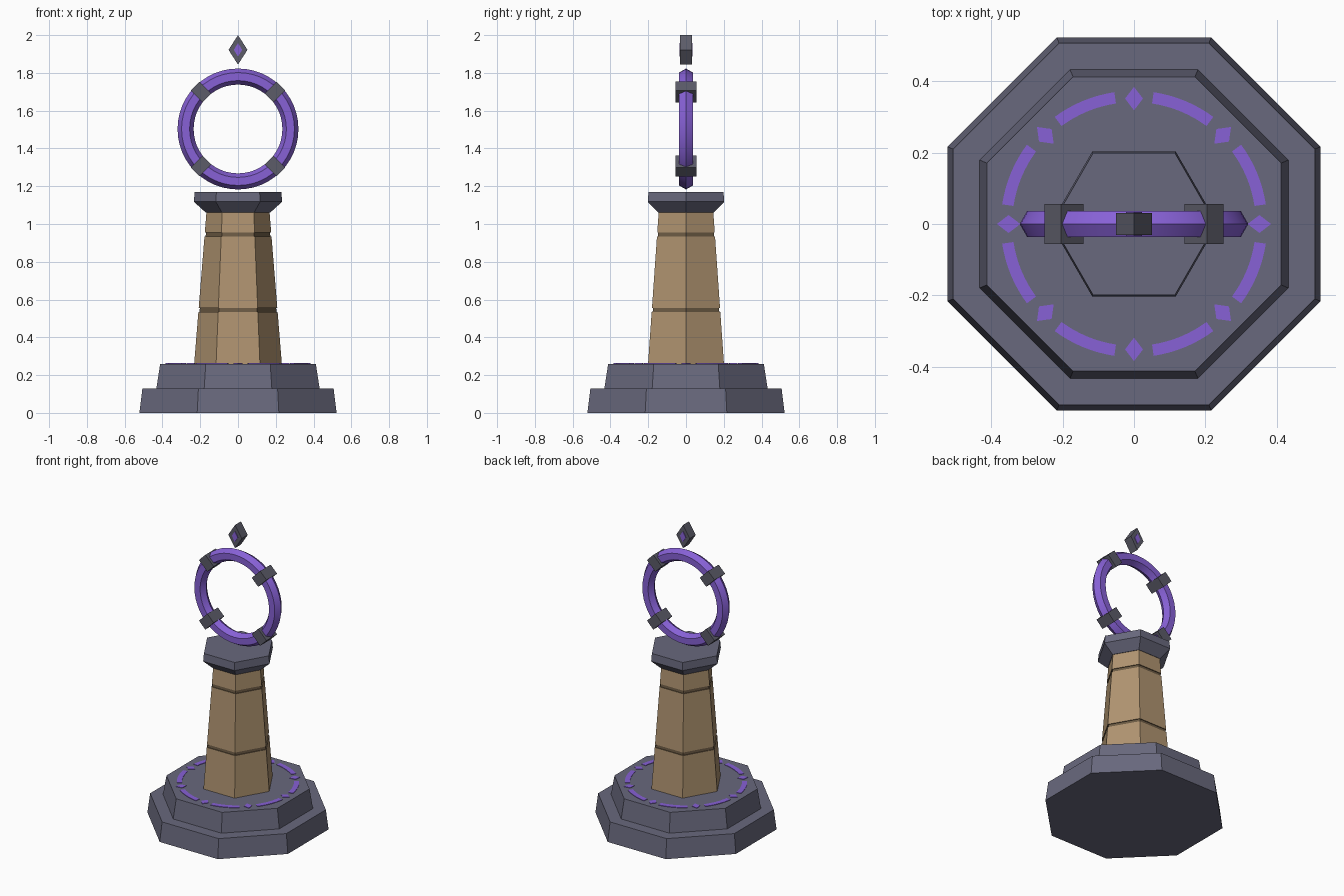
import bpy, bmesh, math
from mathutils import Matrix, Vector

cube = bpy.data.objects.get("Cube")
if cube:
    bpy.data.objects.remove(cube, do_unlink=True)


def make_material(name, srgb):
    color = [((c + 0.055) / 1.055) ** 2.4 for c in srgb] + [1.0]
    mat = bpy.data.materials.new(name)
    mat.use_nodes = True
    mat.diffuse_color = color
    mat.node_tree.nodes["Principled BSDF"].inputs["Base Color"].default_value = color
    return mat


stone = make_material("slate stone", (0.41, 0.41, 0.49))
sandstone = make_material("sandstone", (0.69, 0.58, 0.44))
groove = make_material("dark groove", (0.43, 0.36, 0.27))
purple = make_material("glowing purple", (0.53, 0.38, 0.84))
metal = make_material("dark metal", (0.36, 0.36, 0.41))


def finish(name, bm, mats):
    bmesh.ops.recalc_face_normals(bm, faces=bm.faces)
    mesh = bpy.data.meshes.new(name)
    bm.to_mesh(mesh)
    bm.free()
    for mat in mats:
        mesh.materials.append(mat)
    obj = bpy.data.objects.new(name, mesh)
    bpy.context.collection.objects.link(obj)
    return obj


def loft(name, sides, profile, mats, start=0.0, dark_bands=()):
    """Stack regular polygons given as (circumradius, z)."""
    bm = bmesh.new()
    rings = []
    for r, z in profile:
        angles = [start + math.tau * i / sides for i in range(sides)]
        rings.append([bm.verts.new((r * math.cos(a), r * math.sin(a), z)) for a in angles])
    for band, (low, high) in enumerate(zip(rings, rings[1:])):
        for i in range(sides):
            j = (i + 1) % sides
            face = bm.faces.new((low[i], low[j], high[j], high[i]))
            face.material_index = 1 if band in dark_bands else 0
    bm.faces.new(rings[0])
    bm.faces.new(rings[-1])
    return finish(name, bm, mats)


def prism(bm, points, depth):
    """Close a flat outline into a plate of the given depth vector."""
    bottom = [bm.verts.new(p) for p in points]
    top = [bm.verts.new(Vector(p) + Vector(depth)) for p in points]
    bm.faces.new(bottom)
    bm.faces.new(top)
    for i in range(len(points)):
        j = (i + 1) % len(points)
        bm.faces.new((bottom[i], bottom[j], top[j], top[i]))


# Octagonal stepped base
OCT = 1 / math.cos(math.pi / 8)
loft("lower_base", 8, [(0.522 * OCT, 0), (0.506 * OCT, 0.13)], [stone], math.pi / 8)
loft("upper_base", 8, [(0.432 * OCT, 0.13), (0.412 * OCT, 0.26)], [stone], math.pi / 8)

# Tapered hexagonal column with two recessed grooves
def column_radius(z):
    return 0.232 - (z - 0.26) * 0.081

profile = [(column_radius(0.26), 0.26)]
for z in (0.535, 0.935):
    for height, inset in ((z, 0), (z, 0.006), (z + 0.02, 0.006), (z + 0.02, 0)):
        profile.append((column_radius(height) - inset, height))
profile.append((column_radius(1.07), 1.07))
loft("column", 6, profile, [sandstone, groove], dark_bands=(1, 2, 3, 5, 6, 7))

# Flared cap
loft("column_cap", 6, [(0.17, 1.06), (0.234, 1.118), (0.229, 1.17)], [stone])

# Rune circle: arcs alternating with small diamonds
bm = bmesh.new()
for k in range(8):
    mid = math.tau * (k + 0.5) / 8
    steps = [mid + math.radians(14) * (i / 4 - 1) for i in range(9)]
    outline = [(0.373 * math.cos(a), 0.373 * math.sin(a), 0.258) for a in steps]
    outline += [(0.341 * math.cos(a), 0.341 * math.sin(a), 0.258) for a in reversed(steps)]
    prism(bm, outline, (0, 0, 0.005))
    turn = Matrix.Rotation(math.tau * k / 8, 3, "Z")
    diamond = [(0.384, 0, 0.258), (0.351, 0.025, 0.258), (0.318, 0, 0.258), (0.351, -0.025, 0.258)]
    prism(bm, [turn @ Vector(p) for p in diamond], (0, 0, 0.005))
finish("rune_circle", bm, [purple])

# Upright ring with hexagonal section
CENTRE = Vector((0, 0, 1.503))
MAJOR, MINOR = 0.2775, 0.0425
bpy.ops.mesh.primitive_torus_add(major_radius=MAJOR, minor_radius=MINOR, major_segments=48,
                                 minor_segments=6, location=CENTRE, rotation=(math.pi / 2, 0, 0))
ring = bpy.context.object
ring.name = "ring"
ring.data.materials.append(purple)
bpy.ops.object.shade_smooth_by_angle(angle=math.radians(30))

# Four clamps on the ring diagonals
bm = bmesh.new()
for k in range(4):
    turn = Matrix.Rotation(math.radians(45 + 90 * k), 4, "Y")
    size = Matrix.Diagonal((0.088, 0.112, 0.067, 1))
    place = Matrix.Translation(CENTRE) @ turn @ Matrix.Translation((MAJOR, 0, 0)) @ size
    bmesh.ops.create_cube(bm, size=1, matrix=place)
finish("ring_clamps", bm, [metal])

# Floating diamond with a purple inlay on both sides
def rhombus(half_width, half_height, y):
    z = 1.922
    return [(half_width, y, z), (0, y, z + half_height), (-half_width, y, z), (0, y, z - half_height)]

bm = bmesh.new()
prism(bm, rhombus(0.05, 0.078, -0.031), (0, 0.062, 0))
finish("floating_diamond", bm, [metal])
bm = bmesh.new()
for side in (-1, 1):
    prism(bm, rhombus(0.022, 0.036, side * 0.029), (0, side * 0.005, 0))
finish("diamond_inlays", bm, [purple])
